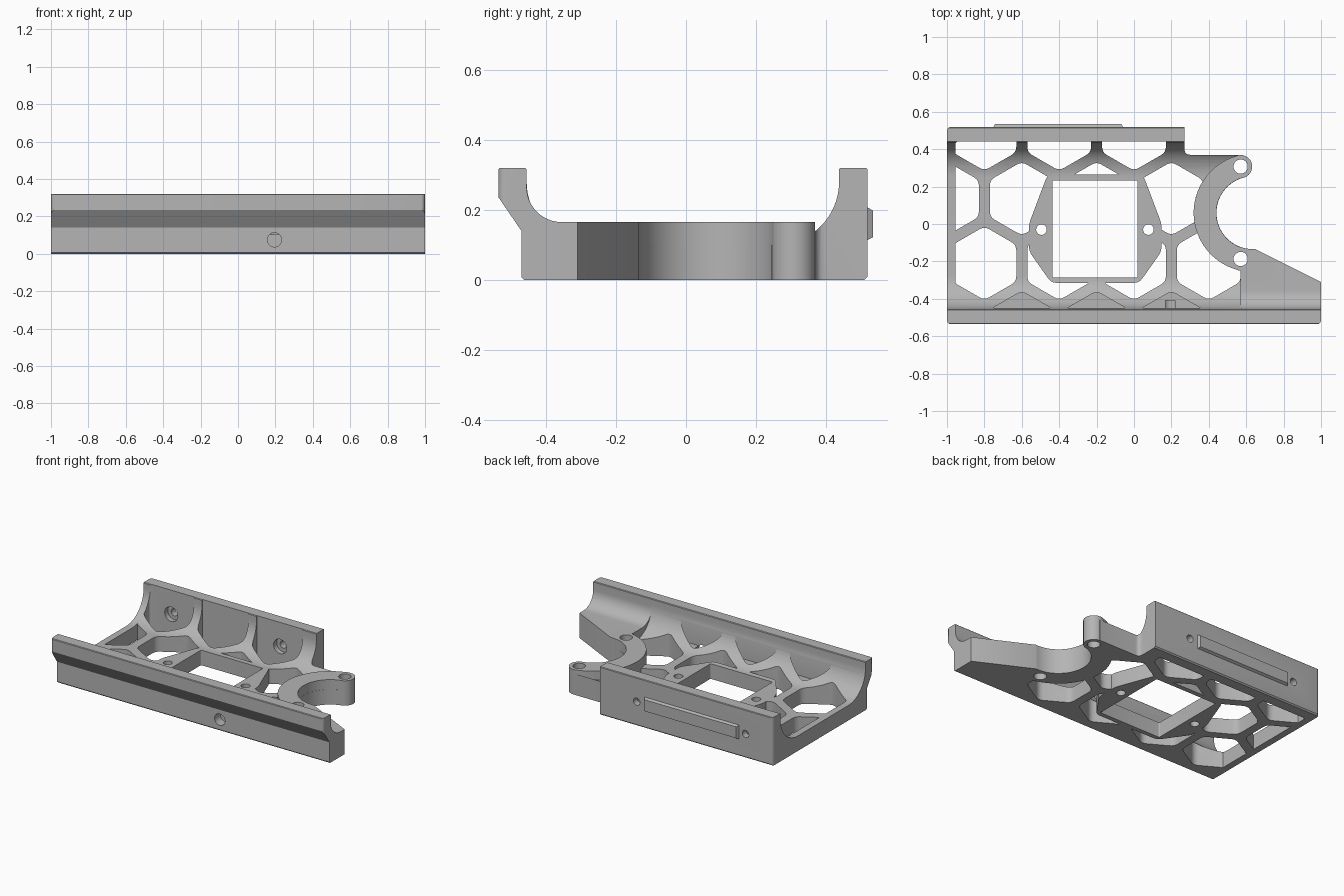
import bpy, bmesh, math
from mathutils import Vector

cube = bpy.data.objects.get("Cube")
if cube:
    bpy.data.objects.remove(cube)

FLOOR, PAD = 0.10, 0.165
RING_X, RING_Y = 0.635, 0.06

grey = bpy.data.materials.new("satin_grey")
grey.use_nodes = True
grey.diffuse_color = (0.46, 0.46, 0.46, 1)
grey.node_tree.nodes["Principled BSDF"].inputs["Base Color"].default_value = (0.46, 0.46, 0.46, 1)


def solid(name, outlines, lo, hi, axis="z"):
    """Extrude closed 2D outlines from lo to hi along an axis."""
    place = {"z": lambda a, b, c: (a, b, c),
             "x": lambda a, b, c: (c, a, b),
             "y": lambda a, b, c: (a, c, b)}[axis]
    bm = bmesh.new()
    for pts in outlines:
        low = [bm.verts.new(place(a, b, lo)) for a, b in pts]
        top = [bm.verts.new(place(a, b, hi)) for a, b in pts]
        bm.faces.new(low)
        bm.faces.new(top)
        for i in range(len(pts)):
            j = (i + 1) % len(pts)
            bm.faces.new((low[i], low[j], top[j], top[i]))
    bmesh.ops.recalc_face_normals(bm, faces=bm.faces)
    mesh = bpy.data.meshes.new(name)
    bm.to_mesh(mesh)
    bm.free()
    mesh.materials.append(grey)
    obj = bpy.data.objects.new(name, mesh)
    bpy.context.collection.objects.link(obj)
    return obj


def combine(target, tool, operation, keep=False):
    """Apply an exact boolean and drop the tool."""
    mod = target.modifiers.new("combine", "BOOLEAN")
    mod.operation, mod.solver, mod.object = operation, "EXACT", tool
    bpy.context.view_layer.update()
    graph = bpy.context.evaluated_depsgraph_get()
    mesh = bpy.data.meshes.new_from_object(target.evaluated_get(graph))
    target.modifiers.clear()
    target.data = mesh
    if not keep:
        bpy.data.objects.remove(tool)


def arc(cx, cy, r, start, end, steps):
    angles = [math.radians(start + (end - start) * i / steps) for i in range(steps + 1)]
    return [(cx + r * math.cos(a), cy + r * math.sin(a)) for a in angles]


def circle(cx, cy, r, n=32):
    return arc(cx, cy, r, 0, 360, n)[:-1]


def rounded(pts, r, steps=4):
    """Round every corner of a polygon."""
    out = []
    for i, p in enumerate(pts):
        p = Vector(p)
        a = p + (Vector(pts[i - 1]) - p).normalized() * r
        b = p + (Vector(pts[(i + 1) % len(pts)]) - p).normalized() * r
        for k in range(steps + 1):
            t = k / steps
            out.append(tuple(a * (1 - t) ** 2 + p * 2 * t * (1 - t) + b * t * t))
    return out


def rect(x0, y0, x1, y1):
    return [(x0, y0), (x1, y0), (x1, y1), (x0, y1)]


def hexagon(cx, row):
    return rounded(arc(cx, -0.21 + 0.346 * row, 0.197, 30, 330, 5), 0.03)


# Shared front rail: foot, sloped underside and upright lip
rail = [(-0.462, 0), (-0.47, 0.008), (-0.47, 0.14), (-0.535, 0.235),
        (-0.535, 0.316), (-0.531, 0.32), (-0.459, 0.32), (-0.455, 0.316)]

# Tray: rail, floor and back wall joined by wide fillets
tray_profile = (rail + arc(-0.275, 0.28, 0.18, 180, 270, 16)
                + arc(0.257, 0.28, 0.18, 270, 360, 16)
                + [(0.437, 0.316), (0.441, 0.32), (0.514, 0.32), (0.518, 0.316),
                   (0.518, 0.008), (0.51, 0)])
body = solid("bracket_body", [tray_profile], -1.05, 0.575, "x")
notch = rounded([(0.27, 0.37), (0.9, 0.37), (0.9, 0.8), (0.27, 0.8)], 0.03)
combine(body, solid("notch", [notch], -0.1, 0.5), "DIFFERENCE")

# Arm at the end of the rail, with a slanted inner side
arm_profile = rail + arc(-0.355, 0.265, 0.10, 180, 270, 12) + [(-0.1, PAD), (-0.1, 0)]
arm = solid("arm", [arm_profile], 0.57, 1.05, "x")
slant = [(0.61, -0.115), (1.1, -0.36), (1.1, 0.1), (0.61, 0.1)]
combine(arm, solid("slant", [slant], -0.1, 0.5), "DIFFERENCE")
combine(body, arm, "UNION")

# Soft vertical corners at both ends
outline = rounded(rect(-1, -0.536, 1, 0.519), 0.025)
combine(body, solid("end_corners", [outline], -0.1, 0.5), "INTERSECT")

# Honeycomb openings, kept clear of the centre frame and the clamp ring
cells = [hexagon(x, 0) for x in (-0.8, -0.4, 0, 0.4)]
cells += [hexagon(x, 1) for x in (-1, -0.6, -0.2, 0.2)]
cells += [hexagon(x, 2) for x in (-0.8, -0.4, 0)]
openings = solid("openings", cells, -0.1, 0.5)
limits = rounded(rect(-0.955, -0.449, 0.9, 0.442), 0.02)
combine(openings, solid("limits", [limits], -0.2, 0.6), "INTERSECT")
half = [(0.255, 0.265), (0.355, 0), (0.355, -0.145), (0.235, -0.315)]
frame = [(-0.207 + x, y) for x, y in half] + [(-0.207 - x, y) for x, y in reversed(half)]
combine(openings, solid("frame_guard", [rounded(frame, 0.03)], -0.3, 0.7), "DIFFERENCE")
combine(openings, solid("ring_guard", [circle(RING_X, RING_Y, 0.316, 96)], -0.3, 0.7), "DIFFERENCE")
combine(body, openings, "DIFFERENCE")

# Shallow scoops in the front fillet
scoops = solid("scoops", [hexagon(x, -1) for x in (-0.6, -0.2, 0.2)], FLOOR + 0.003, 0.5)
combine(scoops, solid("scoop_limit", [rect(-0.95, -0.45, 0.9, 0)], 0, 0.7), "INTERSECT")
combine(body, scoops, "DIFFERENCE")

# Clamp ring: C-shaped band with a round ear at each tip
ears = [(0.57, 0.307), (0.57, -0.187)]
band = (arc(RING_X, RING_Y, 0.316, 105, 255, 48) + arc(RING_X, RING_Y, 0.195, 255, 105, 48))
ring = solid("ring", [band], 0, PAD)
for x, y in ears:
    combine(ring, solid("ear", [circle(x, y, 0.062)], 0, PAD), "UNION")
combine(body, ring, "UNION")
combine(body, solid("bore", [circle(RING_X, RING_Y, 0.194, 96)], -0.1, 0.5), "DIFFERENCE")

# Vertical holes: square window, frame screws and ear bolts
holes = [rounded(rect(-0.435, -0.286, 0.02, 0.233), 0.008)]
holes += [circle(x, -0.03, 0.028) for x in (-0.495, 0.077)]
holes += [circle(x, y, 0.038) for x, y in ears]
combine(body, solid("vertical_holes", holes, -0.1, 0.5), "DIFFERENCE")

# Wall holes: counterbored screws at the back, one blind hole in the front
screws = (-0.8, 0.0)
combine(body, solid("screw_holes", [circle(x, 0.16, 0.024) for x in screws], 0.4, 0.6, "y"), "DIFFERENCE")
combine(body, solid("counterbores", [circle(x, 0.16, 0.048) for x in screws], 0.40, 0.475, "y"), "DIFFERENCE")
combine(body, solid("front_hole", [circle(0.195, 0.075, 0.038)], -0.6, -0.41, "y"), "DIFFERENCE")

# Raised strip with chamfered edges on the back wall
strip = solid("back_strip", [rect(-0.755, 0.11, -0.055, 0.21)], 0.512, 0.534, "y")
for v in strip.data.vertices:
    if v.co.y > 0.53:
        v.co.x += 0.012 if v.co.x < -0.4 else -0.012
        v.co.z += 0.012 if v.co.z < 0.16 else -0.012

# Smooth curves, crisp edges
for obj in (body, strip):
    bpy.ops.object.select_all(action="DESELECT")
    obj.select_set(True)
    bpy.context.view_layer.objects.active = obj
    bpy.ops.object.shade_smooth_by_angle(angle=math.radians(30))
